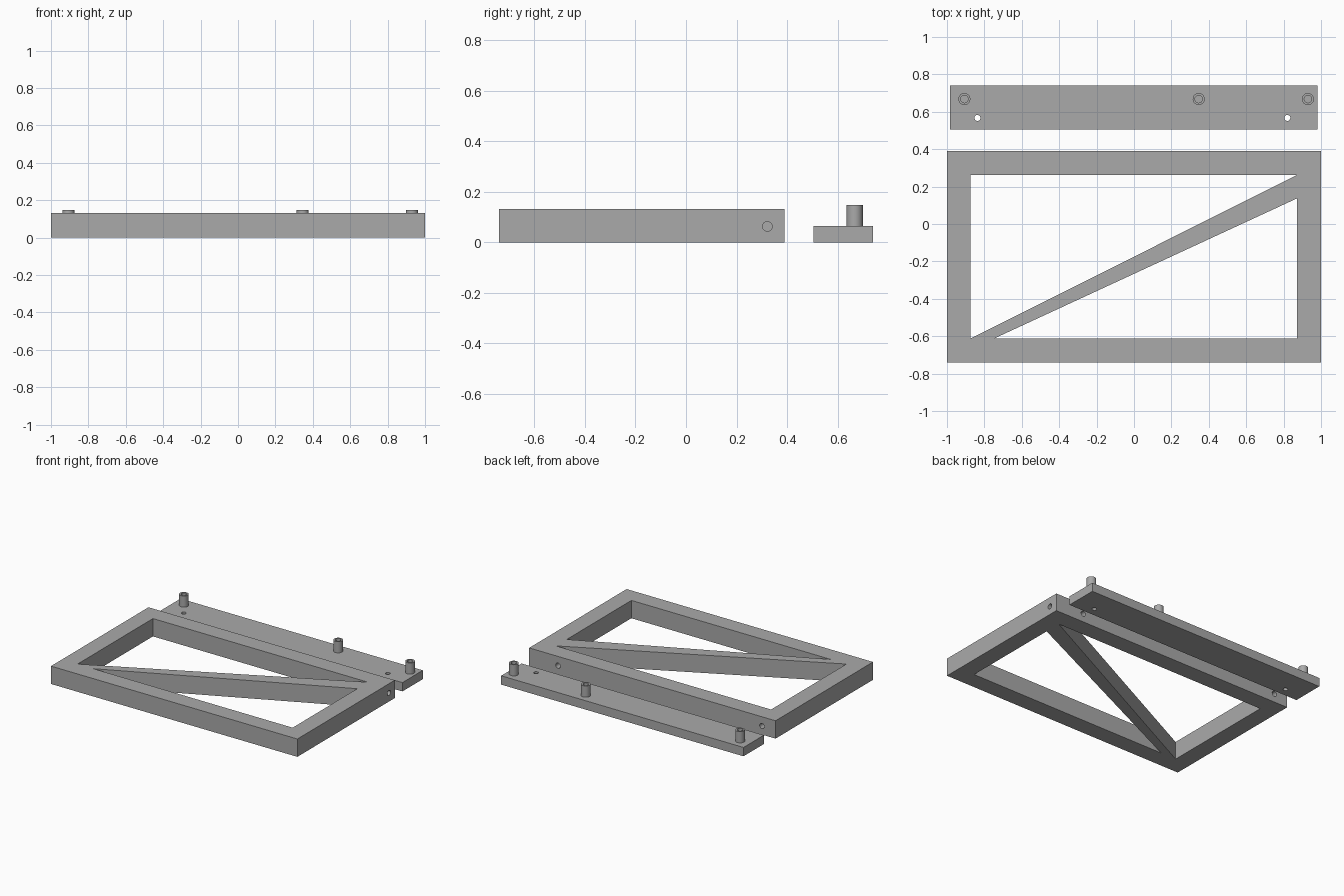
import bpy, bmesh, math
from mathutils import Matrix, Vector

if "Cube" in bpy.data.objects:
    bpy.data.objects.remove(bpy.data.objects["Cube"])

grey = bpy.data.materials.new("plain grey")
grey.diffuse_color = (0.40, 0.40, 0.40, 1)
grey.use_nodes = True
grey.node_tree.nodes["Principled BSDF"].inputs["Base Color"].default_value = grey.diffuse_color


def prism(name, points, z0, z1):
    """Extrude a flat outline between two heights."""
    bm = bmesh.new()
    face = bm.faces.new([bm.verts.new((x, y, z0)) for x, y in points])
    ext = bmesh.ops.extrude_face_region(bm, geom=[face])
    verts = [v for v in ext["geom"] if isinstance(v, bmesh.types.BMVert)]
    bmesh.ops.translate(bm, verts=verts, vec=(0, 0, z1 - z0))
    bmesh.ops.recalc_face_normals(bm, faces=bm.faces)
    return finish(name, bm)


def box(name, x0, x1, y0, y1, z0, z1):
    return prism(name, [(x0, y0), (x1, y0), (x1, y1), (x0, y1)], z0, z1)


def rod(name, start, end, radius):
    """Cylinder running between two points."""
    a, b = Vector(start), Vector(end)
    turn = (b - a).to_track_quat('Z', 'Y').to_matrix().to_4x4()
    bm = bmesh.new()
    bmesh.ops.create_cone(bm, cap_ends=True, segments=32, radius1=radius, radius2=radius,
                          depth=(b - a).length, matrix=Matrix.Translation((a + b) / 2) @ turn)
    return finish(name, bm)


def finish(name, bm):
    mesh = bpy.data.meshes.new(name)
    bm.to_mesh(mesh)
    bm.free()
    mesh.materials.append(grey)
    obj = bpy.data.objects.new(name, mesh)
    bpy.context.collection.objects.link(obj)
    return obj


def combine(target, tool, operation='DIFFERENCE'):
    """Apply a boolean and remove the tool object."""
    mod = target.modifiers.new("bool", 'BOOLEAN')
    mod.operation, mod.solver, mod.object = operation, 'EXACT', tool
    bpy.context.view_layer.objects.active = target
    bpy.ops.object.modifier_apply(modifier=mod.name)
    bpy.data.objects.remove(tool)


def smooth(obj):
    bpy.ops.object.select_all(action='DESELECT')
    obj.select_set(True)
    bpy.context.view_layer.objects.active = obj
    bpy.ops.object.shade_smooth_by_angle(angle=math.radians(30))


# Rectangular frame with a tapering diagonal brace left between two openings
frame = box("braced_frame", -1, 1, -0.74, 0.39, 0, 0.131)
L, R, B, T = -0.874, 0.872, -0.612, 0.262
for outline in ([(L, B), (R, T), (L, T)], [(-0.747, B), (R, B), (R, 0.137)]):
    combine(frame, prism("opening_cutter", outline, -0.1, 0.3))

# Blind screw holes: two in the back face, one in the right end
for x in (-0.89, 0.766):
    combine(frame, rod("hole_cutter", (x, 0.5, 0.063), (x, 0.29, 0.063), 0.019))
combine(frame, rod("hole_cutter", (1.1, 0.322, 0.063), (0.9, 0.322, 0.063), 0.019))
smooth(frame)

# Mounting plate with hollow posts and two through holes
plate = box("mounting_plate", -0.985, 0.982, 0.504, 0.74, 0, 0.065)
for x in (-0.907, 0.346, 0.93):
    combine(plate, rod("post", (x, 0.668, 0.03), (x, 0.668, 0.147), 0.032), 'UNION')
    combine(plate, rod("post_bore_cutter", (x, 0.668, 0.07), (x, 0.668, 0.2), 0.02))
for x in (-0.837, 0.82):
    combine(plate, rod("hole_cutter", (x, 0.567, -0.1), (x, 0.567, 0.2), 0.016))
smooth(plate)
